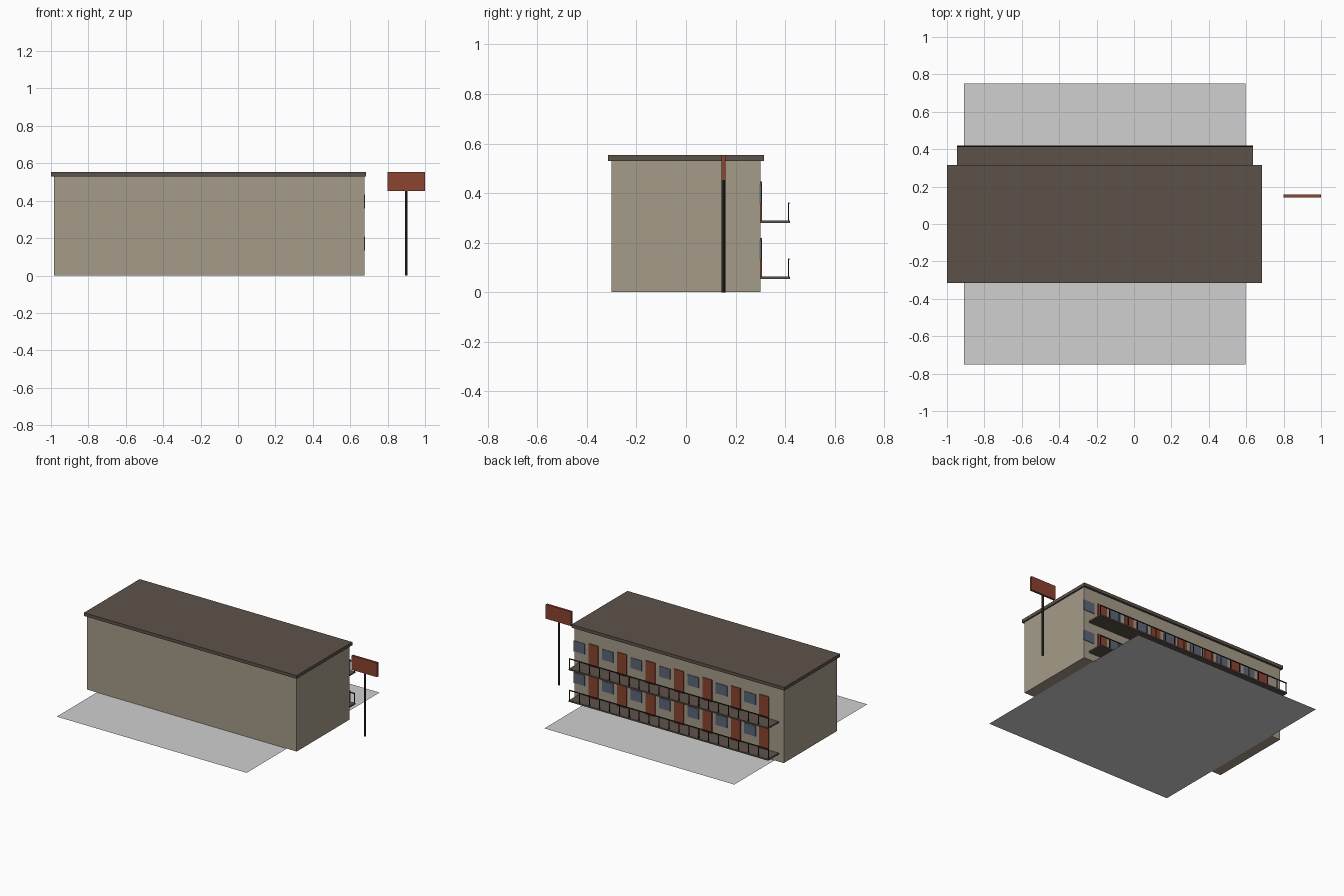
import bpy
import bmesh
from mathutils import Matrix, Vector

cube = bpy.data.objects.get("Cube")
if cube:
    bpy.data.objects.remove(cube, do_unlink=True)


def material(name, rgb):
    """Flat material from 0-255 display values, stored as linear."""
    lin = [((c / 255 + 0.055) / 1.055) ** 2.4 for c in rgb]
    m = bpy.data.materials.new(name)
    m.use_nodes = True
    m.diffuse_color = (*lin, 1)
    m.node_tree.nodes["Principled BSDF"].inputs["Base Color"].default_value = (*lin, 1)
    return m


WALL = material("tan_wall", (165, 155, 137))
ROOF = material("brown_roof", (92, 82, 73))
RED = material("rust_red", (139, 67, 48))
GLASS = material("blue_grey_glass", (92, 103, 119))
METAL = material("dark_metal", (54, 50, 45))
ASPHALT = material("grey_ground", (208, 208, 208))


def boxes(name, mat, spans):
    """One object made of boxes, each given as x, y and z ranges."""
    bm = bmesh.new()
    for span in spans:
        centre = Vector([(a + b) / 2 for a, b in span])
        size = Vector([b - a for a, b in span])
        bmesh.ops.create_cube(bm, size=1, matrix=Matrix.Translation(centre) @ Matrix.Diagonal((*size, 1)))
    return finish(name, mat, bm)


def finish(name, mat, bm):
    mesh = bpy.data.meshes.new(name)
    bm.to_mesh(mesh)
    bm.free()
    mesh.materials.append(mat)
    obj = bpy.data.objects.new(name, mesh)
    bpy.context.collection.objects.link(obj)
    return obj


def around(c, width):
    return (c - width / 2, c + width / 2)


# Building shell, roof slab and parking ground
boxes("building", WALL, [((-0.985, 0.675), (-0.3, 0.3), (0.001, 0.53))])
boxes("roof", ROOF, [((-1, 0.685), (-0.315, 0.315), (0.53, 0.553))])

bm = bmesh.new()
bmesh.ops.create_grid(bm, x_segments=1, y_segments=1, size=0.5,
                      matrix=Matrix.Translation((-0.157, 0, 0)) @ Matrix.Diagonal((1.505, 1.505, 1, 1)))
finish("ground", ASPHALT, bm)

# Two floors of rooms along the back
ROOMS, X0, X1 = 7, -0.945, 0.635
PITCH = (X1 - X0) / ROOMS
for label, floor in (("lower", 0.063), ("upper", 0.289)):
    centres = [X0 + (i + 0.5) * PITCH for i in range(ROOMS)]
    boxes(label + "_walkway", ROOF, [((X0, X1), (0.3, 0.42), (floor - 0.01, floor))])
    boxes(label + "_doors", RED,
          [(around(c, 0.075), (0.297, 0.306), (floor, floor + 0.157)) for c in centres])
    boxes(label + "_windows", GLASS,
          [(around(c + PITCH / 2, 0.09), (0.297, 0.304), (floor + 0.07, floor + 0.145)) for c in centres])

    # Railing with evenly spaced posts
    posts = 21
    step = (X1 - X0 - 0.006) / (posts - 1)
    rail = [((X0, X1), (0.411, 0.417), (floor + 0.067, floor + 0.073))]
    rail += [(around(X0 + 0.003 + i * step, 0.005), around(0.414, 0.005), (floor, floor + 0.068))
             for i in range(posts)]
    boxes(label + "_railing", METAL, rail)

# Roadside sign on a pole
boxes("sign_board", RED, [((0.8, 1), (0.143, 0.159), (0.451, 0.553))])
bm = bmesh.new()
bmesh.ops.create_cone(bm, cap_ends=True, segments=8, radius1=0.0075, radius2=0.0075, depth=0.451,
                      matrix=Matrix.Translation((0.9, 0.151, 0.2255)))
finish("sign_pole", METAL, bm)
